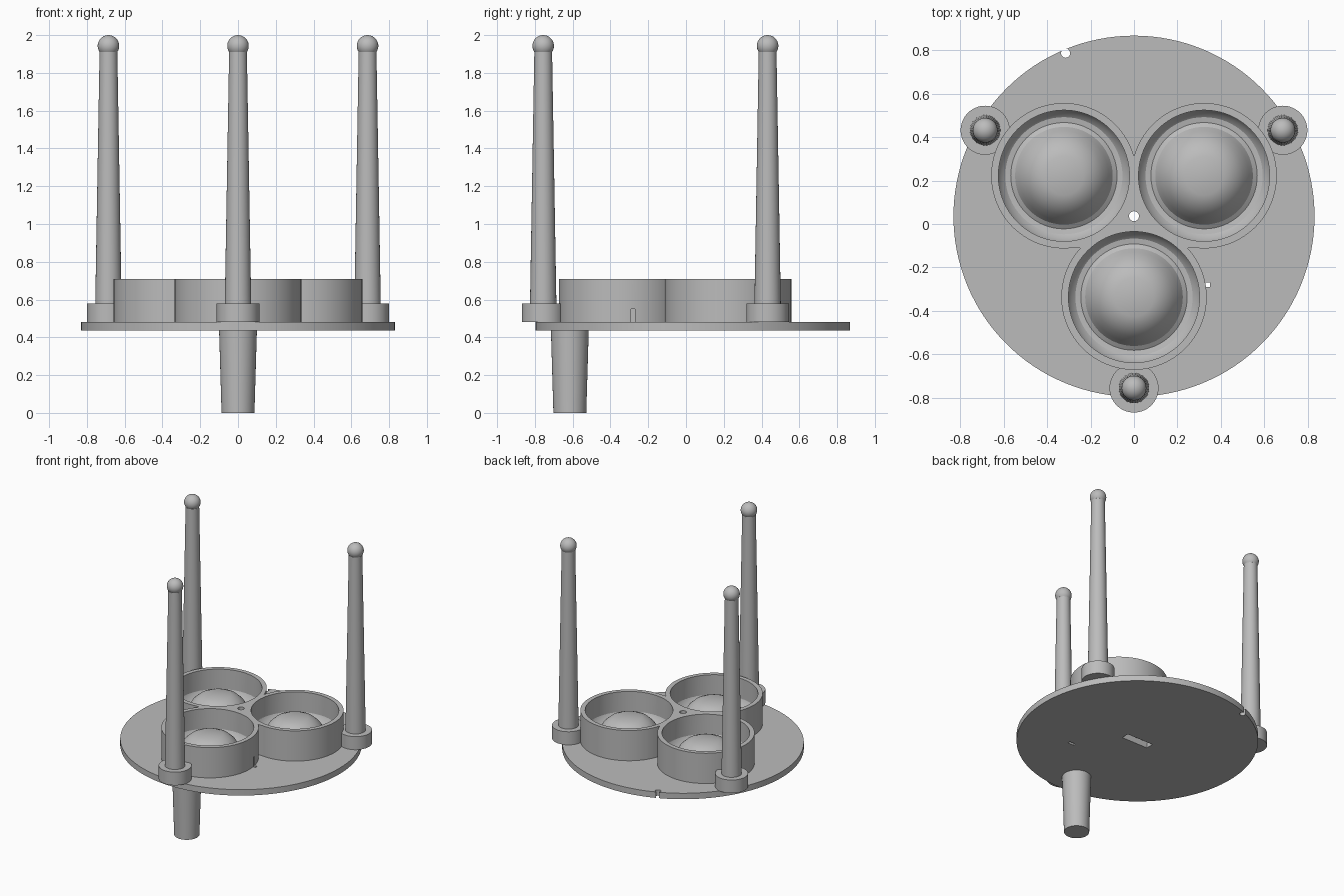
import bpy, bmesh, math
from mathutils import Matrix, Vector

cube = bpy.data.objects.get("Cube")
if cube:
    bpy.data.objects.remove(cube, do_unlink=True)

grey = bpy.data.materials.new("matte grey")
grey.use_nodes = True
COLOUR = (0.5, 0.5, 0.5, 1)
grey.diffuse_color = COLOUR
grey.node_tree.nodes["Principled BSDF"].inputs["Base Color"].default_value = COLOUR

MID_Y = 0.036                                   # centre of the plate
PLATE_LOW, PLATE_TOP, CUP_TOP = 0.435, 0.48, 0.71


def finish(name, bm, location=(0, 0, 0)):
    bmesh.ops.recalc_face_normals(bm, faces=bm.faces)
    mesh = bpy.data.meshes.new(name)
    bm.to_mesh(mesh)
    bm.free()
    mesh.materials.append(grey)
    obj = bpy.data.objects.new(name, mesh)
    obj.location = location
    bpy.context.collection.objects.link(obj)
    return obj


def lathe(name, profile, location=(0, 0, 0), sides=64):
    """Spin a (radius, height) profile about z."""
    bm = bmesh.new()
    verts = [bm.verts.new((r, 0, z)) for r, z in profile]
    edges = [bm.edges.new(pair) for pair in zip(verts, verts[1:])]
    bmesh.ops.spin(bm, geom=verts + edges, axis=(0, 0, 1), cent=(0, 0, 0),
                   angle=math.tau, steps=sides, use_duplicate=False)
    bmesh.ops.remove_doubles(bm, verts=bm.verts, dist=1e-5)
    return finish(name, bm, location)


def cylinder(name, radius, low, high, x, y, sides=96):
    return lathe(name, [(0, low), (radius, low), (radius, high), (0, high)],
                 (x, y, 0), sides)


def box(name, centre, size):
    bm = bmesh.new()
    bmesh.ops.create_cube(bm, size=1, matrix=Matrix.Diagonal((*size, 1)))
    return finish(name, bm, centre)


def combine(target, tool, operation):
    """Apply a boolean and drop the helper."""
    mod = target.modifiers.new("combine", "BOOLEAN")
    mod.operation, mod.object, mod.solver = operation, tool, "EXACT"
    bpy.ops.object.select_all(action="DESELECT")
    bpy.context.view_layer.objects.active = target
    target.select_set(True)
    bpy.ops.object.modifier_apply(modifier=mod.name)
    bpy.data.objects.remove(tool, do_unlink=True)


def around(radius):
    """Three spots round the plate centre, the first at the front."""
    for k in range(3):
        a = math.radians(-90 + 120 * k)
        yield radius * math.cos(a), MID_Y + radius * math.sin(a)


# Round plate
plate = cylinder("plate", 0.832, PLATE_LOW, PLATE_TOP, 0, MID_Y, 128)
combine(plate, cylinder("rim_hole", 0.021, 0.3, 0.6, -0.315, 0.787, 24), "DIFFERENCE")

# Three joined cups with a filled middle
cup_spots = list(around(0.373))
cups = None
for x, y in cup_spots:
    wall = cylinder("cups", 0.335, PLATE_TOP, CUP_TOP, x, y)
    if cups:
        combine(cups, wall, "UNION")
    else:
        cups = wall
bm = bmesh.new()
low = [bm.verts.new((x, y, PLATE_TOP)) for x, y in ((-0.32, -0.11), (0.32, -0.11), (0, 0.29))]
face = bm.faces.new(low)
top = bmesh.ops.extrude_face_region(bm, geom=[face])["geom"]
bmesh.ops.translate(bm, vec=Vector((0, 0, CUP_TOP - PLATE_TOP)),
                    verts=[g for g in top if isinstance(g, bmesh.types.BMVert)])
combine(cups, finish("middle_fill", bm), "UNION")
for x, y in cup_spots:
    combine(cups, cylinder("cup_hollow", 0.302, 0.49, 0.9, x, y), "DIFFERENCE")

# Centre hole, underside slot and side wire notch
for body in (plate, cups):
    combine(body, cylinder("centre_hole", 0.023, 0.3, 0.9, 0, MID_Y, 32), "DIFFERENCE")
    combine(body, box("wire_notch", (0.325, -0.28, 0.475), (0.05, 0.02, 0.15)), "DIFFERENCE")
combine(plate, box("slot", (0, MID_Y, 0.45), (0.22, 0.06, 0.1)), "DIFFERENCE")

# Flat-topped domes in rounded moats
DOME = [(0, 0.66), (0.09, 0.66), (0.14, 0.637), (0.18, 0.6), (0.207, 0.555),
        (0.225, 0.525), (0.245, 0.512), (0.27, 0.516), (0.29, 0.533), (0.303, 0.56)]
parts = [plate, cups]
for side, (x, y) in zip(("front", "left", "right"), cup_spots):
    parts.append(lathe(side + "_dome", DOME, (x, y, 0)))

# Tapered posts with collars and ball tips
BALL_Z, BALL_R = 1.943, 0.057
ball = [(BALL_R * math.cos(a), BALL_Z + BALL_R * math.sin(a))
        for a in (math.radians(-35 + 125 * i / 12) for i in range(12))]
for side, (x, y) in zip(("front", "left", "right"), around(0.792)):
    parts.append(cylinder(side + "_collar", 0.113, PLATE_TOP, 0.58, x, y, 64))
    post = [(0, 0.57), (0.07, 0.57), (0.047, 1.91)] + ball + [(0, BALL_Z + BALL_R)]
    parts.append(lathe(side + "_post", post, (x, y, 0), 48))

# Tapered peg underneath
parts.append(lathe("lower_peg", [(0, 0), (0.087, 0), (0.1, PLATE_LOW), (0, PLATE_LOW)],
                   (0, -0.615, 0)))

# Smooth round walls, keep edges sharp
bpy.ops.object.select_all(action="DESELECT")
for obj in parts:
    obj.select_set(True)
bpy.context.view_layer.objects.active = plate
bpy.ops.object.shade_smooth_by_angle(angle=math.radians(25))
